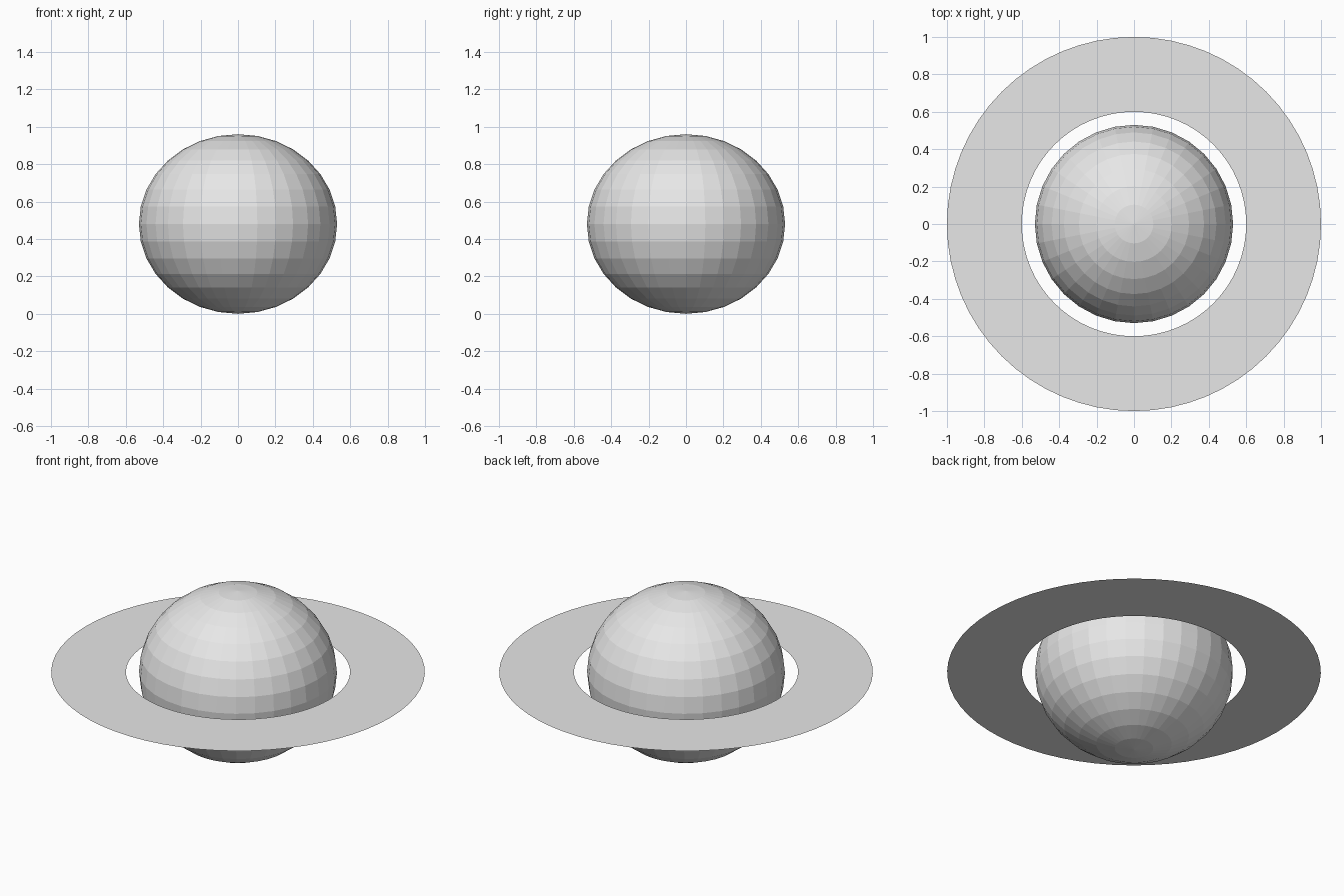
import bpy
import bmesh
from math import cos, sin, tau

cube = bpy.data.objects.get("Cube")
if cube:
    bpy.data.objects.remove(cube, do_unlink=True)

RADIUS, HALF_HEIGHT = 0.53, 0.48
RING_INNER, RING_OUTER, RING_SIDES = 0.6, 1.0, 64

# One plain grey for the whole model
grey = bpy.data.materials.new("light_grey")
grey.use_nodes = True
colour = (0.8, 0.8, 0.8, 1)
grey.diffuse_color = colour
grey.node_tree.nodes["Principled BSDF"].inputs["Base Color"].default_value = colour


def add_object(name, bm):
    mesh = bpy.data.meshes.new(name)
    bm.to_mesh(mesh)
    bm.free()
    mesh.materials.append(grey)
    obj = bpy.data.objects.new(name, mesh)
    obj.location.z = HALF_HEIGHT
    bpy.context.collection.objects.link(obj)
    return obj


# Planet: flat-shaded sphere, squashed at the poles
bm = bmesh.new()
bmesh.ops.create_uvsphere(bm, u_segments=32, v_segments=16, radius=RADIUS)
bmesh.ops.scale(bm, vec=(1, 1, HALF_HEIGHT / RADIUS), verts=bm.verts)
add_object("planet_body", bm)

# Ring: a paper-thin flat band around the equator
bm = bmesh.new()
loops = [[bm.verts.new((r * cos(tau * i / RING_SIDES), r * sin(tau * i / RING_SIDES), 0))
          for i in range(RING_SIDES)] for r in (RING_INNER, RING_OUTER)]
inner, outer = loops
for i in range(RING_SIDES):
    j = (i + 1) % RING_SIDES
    bm.faces.new((inner[i], outer[i], outer[j], inner[j]))
add_object("planet_ring", bm)
